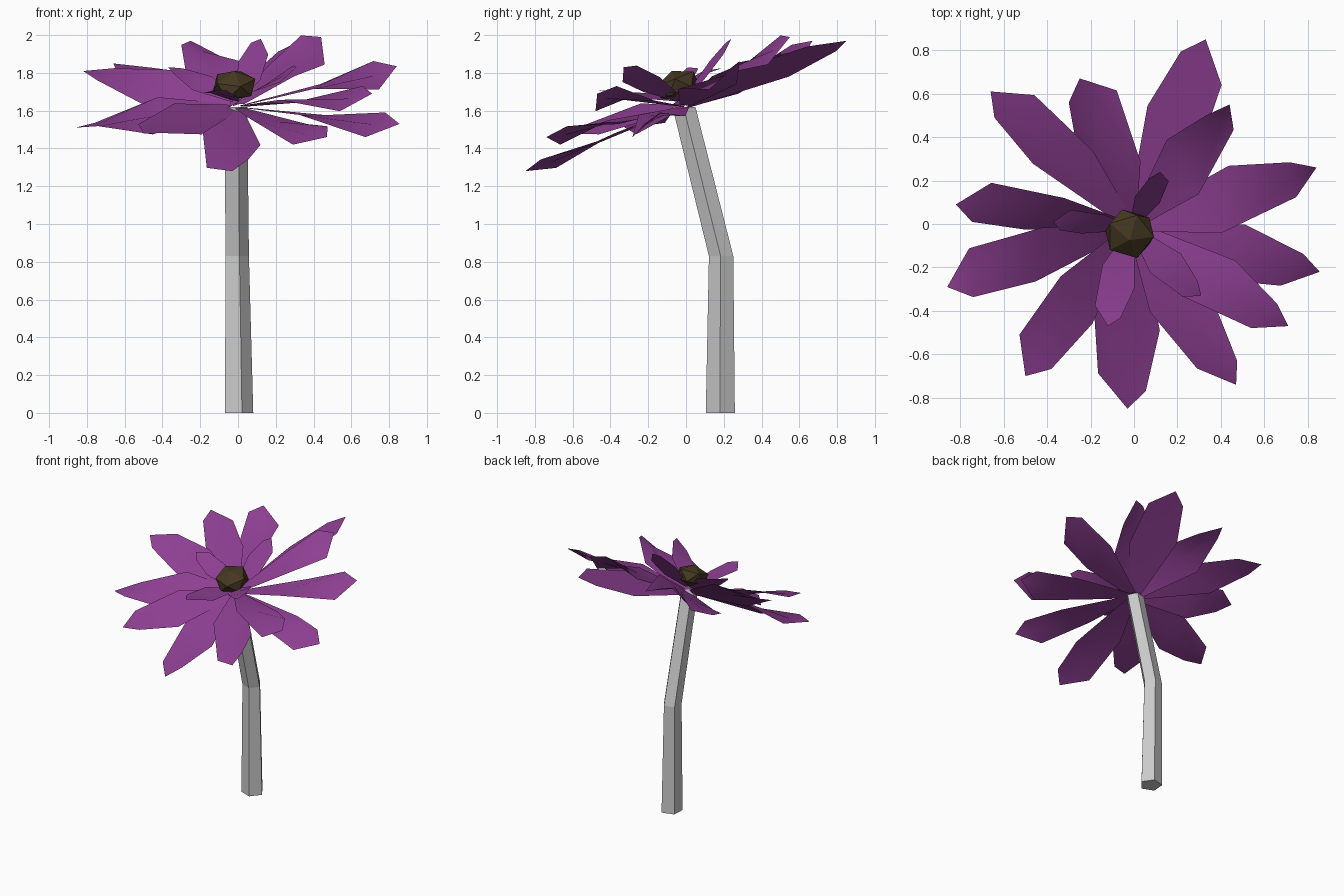
import bpy, bmesh
from math import sin, cos, radians
from mathutils import Vector, Matrix

if "Cube" in bpy.data.objects:
    bpy.data.objects.remove(bpy.data.objects["Cube"])


def material(name, rgb):
    m = bpy.data.materials.new(name)
    m.diffuse_color = (*rgb, 1)
    m.use_nodes = True
    m.node_tree.nodes["Principled BSDF"].inputs["Base Color"].default_value = m.diffuse_color
    return m


def add_object(name, bm, mat=None, smooth=False):
    me = bpy.data.meshes.new(name)
    for f in bm.faces:
        f.smooth = smooth
    bm.to_mesh(me)
    bm.free()
    ob = bpy.data.objects.new(name, me)
    bpy.context.collection.objects.link(ob)
    if mat:
        me.materials.append(mat)
    return ob


purple = material("petal_purple", (0.27, 0.05, 0.29))
brown = material("seed_brown", (0.06, 0.04, 0.015))

# Stem: bent five-sided tube (centre, radius per ring)
bm = bmesh.new()
rings = []
for x, y, z, r in [(0, .183, 0, .081), (-.01, .187, .83, .068), (-.015, -.01, 1.62, .064)]:
    rings.append([bm.verts.new((x + r * cos(radians(a)), y + r * sin(radians(a)), z))
                  for a in range(-75, 285, 72)])
for lo, hi in zip(rings, rings[1:]):
    for i in range(5):
        j = (i + 1) % 5
        bm.faces.new((lo[i], lo[j], hi[j], hi[i]))
bm.faces.new(rings[0][::-1])
bm.faces.new(rings[-1])
add_object("stem", bm)

# Seed head: flattened icosphere tilted with the bloom
TILT = radians(22)
NORMAL = Vector((0, -sin(TILT), cos(TILT)))
bm = bmesh.new()
bmesh.ops.create_icosphere(bm, subdivisions=1, radius=.125)
bmesh.ops.transform(bm, verts=bm.verts, matrix=Matrix.Translation((-.02, -.045, 1.735))
                    @ Matrix.Rotation(TILT, 4, 'X') @ Matrix.Diagonal((1, 1, .64, 1)))
add_object("seed_head", bm, brown)

# Petal template: (left along, left width), (right along, right width)
ROWS = [((.04, .035), (.04, -.035)), ((.57, .13), (.43, -.155)), ((.89, .08), (.83, -.135))]


def petal(name, tip, mid_roll, end_roll, width, base):
    base, tip = Vector(base), Vector(tip)
    axis = tip - base
    flat_side = NORMAL.cross(axis).normalized()
    bm = bmesh.new()
    rows = []
    # the blade twists between its middle and its end
    for ((la, lw), (ra, rw)), roll in zip(ROWS, (mid_roll, mid_roll, end_roll)):
        side = Matrix.Rotation(radians(roll), 3, axis) @ flat_side
        left = base + axis * la + side * lw * width
        right = base + axis * ra + side * rw * width
        rows.append([bm.verts.new(p) for p in (right, (left + right) / 2, left)])
    for a, b in zip(rows, rows[1:]):
        for i in range(2):
            bm.faces.new((a[i], b[i], b[i + 1], a[i + 1]))
    end = bm.verts.new(tip)
    r, m, l = rows[-1]
    bm.faces.new((r, end, m))
    bm.faces.new((m, end, l))
    add_object(name, bm, purple, True)


# Outer petals: tip, roll at middle, roll at end (degrees), width factor
outer = [
    ((.33, .85, 1.97), -25, -20, 1.1), ((.44, .55, 1.99), -15, 33, .95),
    ((.84, .26, 1.835), -22, 20, 1), ((.855, -.22, 1.53), -20, 18, 1),
    ((.71, -.47, 1.69), -22, 20, .95), ((.47, -.74, 1.46), -12, 20, .95),
    ((-.03, -.85, 1.28), -3, 18, 1.08), ((-.50, -.70, 1.48), -18, 2, 1),
    ((-.86, -.29, 1.51), -18, 18, 1.02), ((-.82, .09, 1.81), -30, 0, .95),
    ((-.66, .61, 1.85), -15, 8, .95), ((-.25, .67, 1.97), -28, 20, 1.08)]
for n, (tip, mid, end, width) in enumerate(outer):
    petal(f"outer_petal_{n + 1}", tip, mid, end, width, (-.01, -.01, 1.62))

# Small inner petals
inner = [((.12, .24, 1.98), 25, 25, .5), ((-.37, .01, 1.83), -25, 0, .5),
         ((-.12, -.47, 1.71), -5, 10, .6), ((.31, -.33, 1.83), 0, 20, .6)]
for n, (tip, mid, end, width) in enumerate(inner):
    petal(f"inner_petal_{n + 1}", tip, mid, end, width, (-.01, -.02, 1.65))
